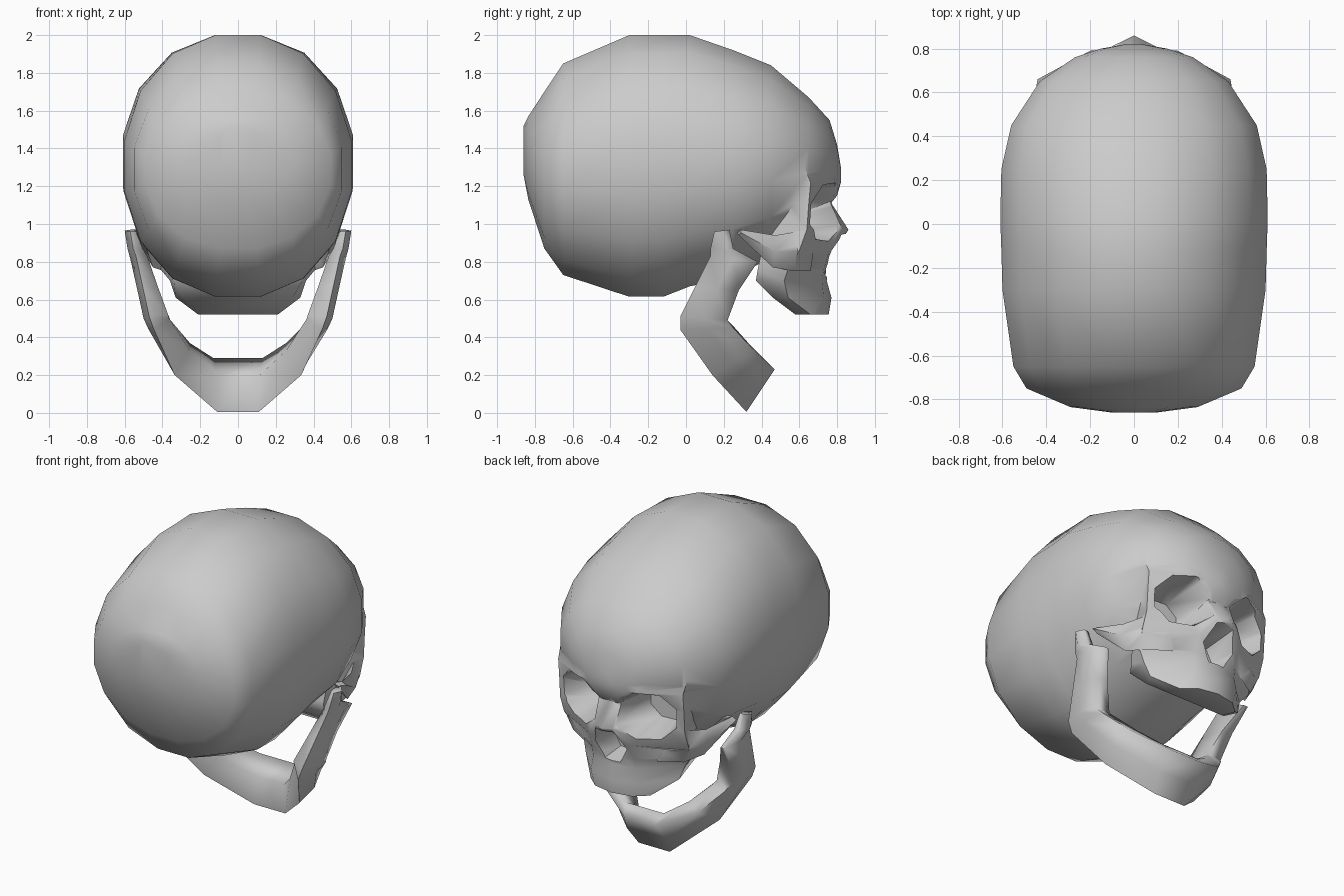
import bpy, bmesh, math
from mathutils import Matrix, Vector

if "Cube" in bpy.data.objects:
    bpy.data.objects.remove(bpy.data.objects["Cube"])


def loft(name, rings):
    """Skin a list of equal-length closed rings and cap both ends."""
    bm = bmesh.new()
    vs = [[bm.verts.new(p) for p in r] for r in rings]
    n = len(rings[0])
    for a, b in zip(vs, vs[1:]):
        for i in range(n):
            j = (i + 1) % n
            bm.faces.new((a[i], a[j], b[j], b[i]))
    bm.faces.new(vs[0])
    bm.faces.new(vs[-1])
    bmesh.ops.recalc_face_normals(bm, faces=bm.faces)
    return finish(name, bm)


def finish(name, bm):
    me = bpy.data.meshes.new(name)
    bm.to_mesh(me)
    bm.free()
    ob = bpy.data.objects.new(name, me)
    bpy.context.collection.objects.link(ob)
    return ob


def activate(ob):
    bpy.ops.object.select_all(action='DESELECT')
    ob.select_set(True)
    bpy.context.view_layer.objects.active = ob


def boolean(target, other, op):
    activate(target)
    m = target.modifiers.new("bool", 'BOOLEAN')
    m.operation, m.solver, m.object = op, 'EXACT', other
    bpy.ops.object.modifier_apply(modifier=m.name)
    bpy.data.objects.remove(other, do_unlink=True)


def smooth(ob, deg):
    activate(ob)
    bpy.ops.object.shade_smooth_by_angle(angle=math.radians(deg))


def cone_cutter(name, front, back, r_front, r_back, squash, sides):
    front, back = Vector(front), Vector(back)
    d = back - front
    bm = bmesh.new()
    bmesh.ops.create_cone(bm, cap_ends=True, segments=sides, radius1=r_front,
                          radius2=r_back, depth=d.length,
                          matrix=Matrix.Rotation(math.pi / sides, 4, 'Z'))
    # turn the cone from +z to the front-to-back direction
    rot = (Matrix.Rotation(math.atan2(d.x, -d.y), 4, 'Z')
           @ Matrix.Rotation(math.pi / 2, 4, 'X'))
    scale = Matrix.Diagonal((1, squash, 1, 1))
    bm.transform(Matrix.Translation((front + back) / 2) @ rot @ scale)
    return finish(name, bm)


# Cranium: rounded cross-sections along y (y, half width, bottom, top)
def oval(y, w, z0, z1, n=16, e=2.1):
    pts = []
    for i in range(n):
        a = 2 * math.pi * (i + 0.5) / n
        c, s = math.cos(a), math.sin(a)
        k = (abs(c) ** e + abs(s) ** e) ** (-1 / e) / math.cos(math.pi / n)
        pts.append((w * max(-1, min(1, c * k)), y,
                    (z0 + z1) / 2 + (z1 - z0) / 2 * max(-1, min(1, s * k))))
    return pts


skull = loft("skull", [oval(*s) for s in (
    (-0.86, 0.10, 1.26, 1.52), (-0.835, 0.29, 1.13, 1.57),
    (-0.75, 0.49, 0.87, 1.70), (-0.65, 0.55, 0.73, 1.85),
    (-0.30, 0.60, 0.615, 2.0), (-0.12, 0.605, 0.615, 2.0), (0.02, 0.61, 0.67, 2.0),
    (0.25, 0.605, 0.72, 1.92), (0.45, 0.56, 0.82, 1.84), (0.65, 0.43, 1.0, 1.67),
    (0.76, 0.27, 1.1, 1.55), (0.80, 0.15, 1.15, 1.42), (0.82, 0.04, 1.22, 1.30))])

# Face block: horizontal outlines (z, centre y, then x,y of front, side, back)
rings = []
for z, yc, xa, ya, xb, yb, xd, yd in (
        (1.36, 0.78, 0.18, 0.75, 0.45, 0.60, 0.30, 0.35),
        (1.22, 0.81, 0.20, 0.79, 0.44, 0.66, 0.40, 0.42),
        (1.11, 0.77, 0.08, 0.765, 0.44, 0.65, 0.38, 0.42),
        (0.97, 0.86, 0.06, 0.83, 0.44, 0.64, 0.36, 0.40),
        (0.86, 0.79, 0.15, 0.76, 0.44, 0.60, 0.35, 0.40),
        (0.76, 0.75, 0.15, 0.73, 0.41, 0.54, 0.34, 0.38),
        (0.70, 0.745, 0.15, 0.72, 0.36, 0.52, 0.34, 0.37),
        (0.61, 0.77, 0.16, 0.73, 0.33, 0.54, 0.29, 0.46),
        (0.52, 0.755, 0.13, 0.73, 0.21, 0.66, 0.18, 0.58)):
    half = [(xa, ya, z), (xb, yb, z), (xd, yd, z)]
    rings.append([(0, yc, z)] + half + [(-x, y, h) for x, y, h in reversed(half)])
boolean(skull, loft("face_block", rings), 'UNION')

# Cheek arches: tapering bars from the cheek back towards the jaw joint (x, y, bottom, top)
for side in (1, -1):
    arch = []
    for x, y, z0, z1 in ((0.29, 0.67, 0.75, 0.90), (0.42, 0.59, 0.75, 0.96),
                         (0.48, 0.47, 0.77, 0.94), (0.54, 0.29, 0.94, 0.97)):
        arch.append([(side * (x - 0.03), y - 0.01, z0), (side * (x + 0.02), y, (z0 + z1) / 2),
                     (side * (x - 0.01), y, z1), (side * (x - 0.07), y - 0.02, (z0 + z1) / 2)])
    boolean(skull, loft("cheek_arch", arch), 'UNION')

# Eye sockets and nose opening
for side in (1, -1):
    boolean(skull, cone_cutter("socket_cutter", (side * 0.265, 0.92, 1.06),
                               (side * 0.225, 0.49, 1.06), 0.222, 0.13, 0.88, 8), 'DIFFERENCE')
boolean(skull, cone_cutter("nose_cutter", (0, 0.90, 0.82), (0, 0.60, 0.83),
                           0.14, 0.08, 1.1, 6), 'DIFFERENCE')
smooth(skull, 60)

# Lower jaw: sections from right joint to chin, mirrored
# (outer x, rear/low y,z, front/top y,z, offsets to the inner low and inner top corners)
right = []
for x, y0, z0, y1, z1, low, top in (
        (0.57, 0.15, 0.96, 0.23, 0.97, (-0.03, 0.02, 0), (-0.03, 0, 0)),
        (0.555, 0.13, 0.87, 0.25, 0.87, (-0.05, 0.03, 0), (-0.04, 0, 0)),
        (0.54, 0.13, 0.83, 0.38, 0.80, (-0.06, 0.05, 0), (-0.03, 0, 0)),
        (0.505, 0.05, 0.67, 0.28, 0.65, (-0.08, 0.05, 0), (-0.07, 0, 0)),
        (0.47, -0.03, 0.51, 0.22, 0.49, (-0.10, 0.06, 0.01), (-0.10, 0, 0)),
        (0.445, -0.03, 0.44, 0.25, 0.45, (-0.08, 0.08, 0.06), (-0.10, 0, 0.01)),
        (0.335, 0.14, 0.20, 0.36, 0.33, (-0.08, 0.02, 0.13), (-0.08, -0.03, 0.04)),
        (0.11, 0.32, 0.005, 0.47, 0.23, (0.0, -0.01, 0.19), (0.02, -0.06, 0.06))):
    lo, hi = Vector((x, y0, z0)), Vector((x, y1, z1))
    bulge = (lo + hi) / 2 + Vector((0.03, 0, 0))
    right.append([lo, bulge, hi, hi + Vector(top), lo + Vector(low)])
left = [[Vector((-p.x, p.y, p.z)) for p in r] for r in reversed(right)]
smooth(loft("lower_jaw", right + left), 85)
